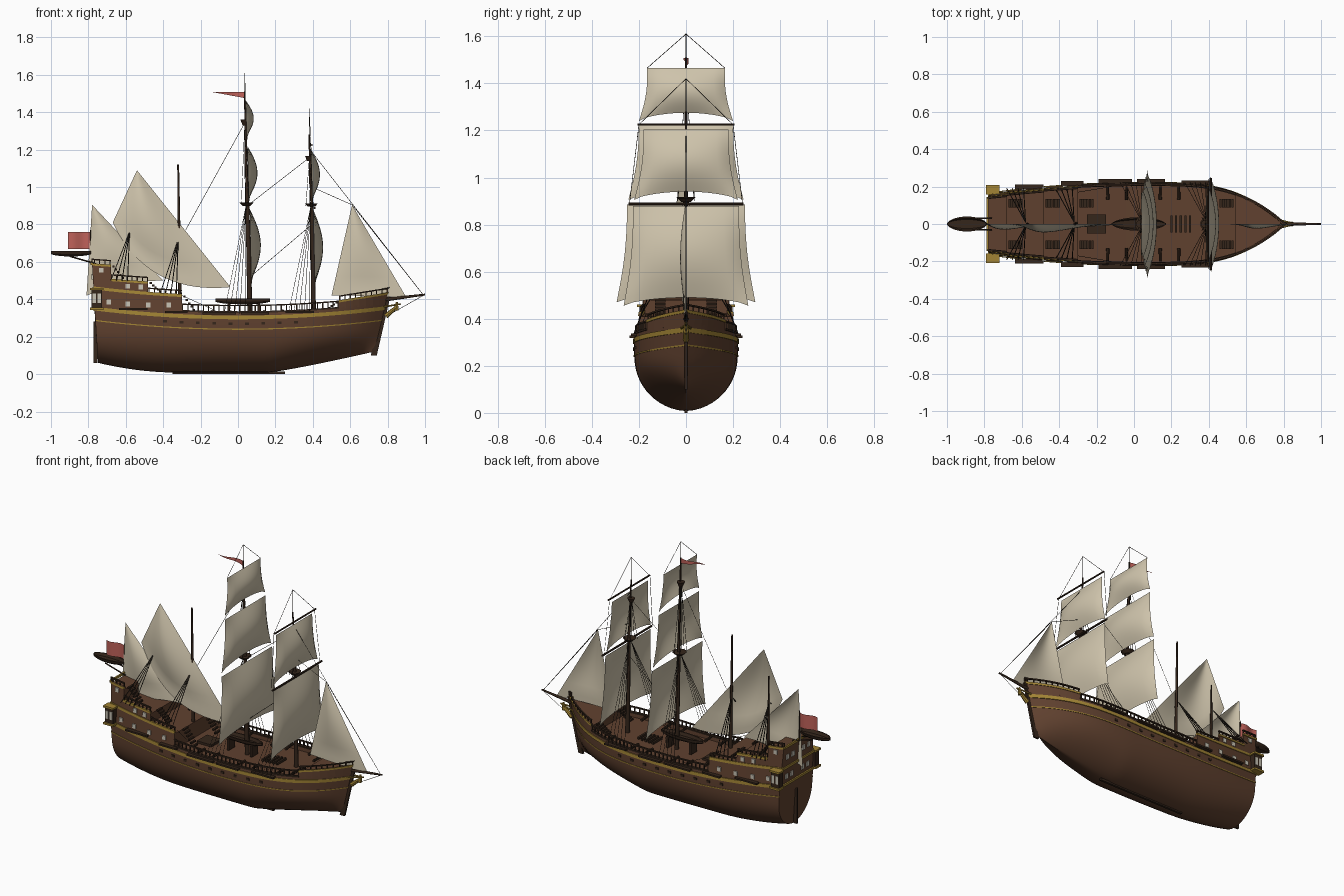
import bpy, bmesh, math
from mathutils import Vector, Matrix

if "Cube" in bpy.data.objects:
    bpy.data.objects.remove(bpy.data.objects["Cube"])

def material(name, rgb):
    m = bpy.data.materials.new(name)
    m.diffuse_color = (*rgb, 1)
    m.use_nodes = True
    m.node_tree.nodes["Principled BSDF"].inputs["Base Color"].default_value = m.diffuse_color
    return m
WOOD = material("hull brown", (.115, .052, .028))
DARK = material("dark wood", (.035, .019, .011))
GOLD = material("gold", (.36, .23, .035))
SAIL = material("sail canvas", (.62, .55, .41))
RED = material("flag red", (.52, .12, .10))
PALE = material("window pale", (.58, .55, .46))
ROPE = material("rigging black", (.018, .014, .010))

def finish(name, bm, mat, smooth=False):
    bmesh.ops.remove_doubles(bm, verts=bm.verts, dist=1e-5)
    bmesh.ops.recalc_face_normals(bm, faces=bm.faces)
    me = bpy.data.meshes.new(name)
    bm.to_mesh(me); bm.free()
    me.materials.append(mat)
    ob = bpy.data.objects.new(name, me)
    bpy.context.collection.objects.link(ob)
    if smooth:
        bpy.ops.object.select_all(action='DESELECT')
        ob.select_set(True); bpy.context.view_layer.objects.active = ob
        bpy.ops.object.shade_smooth_by_angle(angle=math.radians(40))
    return ob

def loft(name, groups, mat, smooth=False):
    """Each group is a list of closed rings joined end to end and capped."""
    bm = bmesh.new()
    for rings in groups:
        vs = [[bm.verts.new(p) for p in r] for r in rings]
        for a, b in zip(vs, vs[1:]):
            for i in range(len(a)):
                j = (i + 1) % len(a)
                bm.faces.new((a[i], a[j], b[j], b[i]))
        bm.faces.new(vs[0]); bm.faces.new(vs[-1])
    return finish(name, bm, mat, smooth)

def boxes(name, items, mat):
    bm = bmesh.new()
    for c, s in items:
        bmesh.ops.create_cube(bm, size=1, matrix=Matrix.Translation(c) @ Matrix.Diagonal((*s, 1)))
    return finish(name, bm, mat)

def tubes(name, items, mat, seg=8):
    bm = bmesh.new()
    for a, b, r1, r2 in items:
        a, b = Vector(a), Vector(b)
        m = Matrix.Translation((a + b) / 2) @ (b - a).to_track_quat('Z', 'Y').to_matrix().to_4x4()
        bmesh.ops.create_cone(bm, cap_ends=True, segments=seg, radius1=r1, radius2=r2, depth=(b - a).length, matrix=m)
    return finish(name, bm, mat, seg > 4)

# --- hull form: sheer line, keel line, stem and stern rake, half breadth
def base(x): return .305 + .08 * x * x
def keel(x): return .05 * (max(0, -.3 - x) / .45) ** 2 + .1 * (max(0, x - .2) / .53) ** 1.2 + .008
def bow(z): return .73 + .23 * (z - .1)
def stern(z): return -.745 - .06 * z

def at(x, z, off=0):
    x = min(max(x, stern(z)), bow(z))
    u = (x - stern(z)) / (bow(z) - stern(z))
    xm = -.76 + 1.55 * u
    w = .22 * (1 - ((u - .52) / .48) ** 3.6) if u > .52 else .22 - .055 * ((.52 - u) / .52) ** 2
    k = keel(xm)
    t = min(1, max(0, (z - k) / (.25 - k)))
    w *= (1 - (1 - t) ** 2.2) ** (.55 + .5 * max(0, u - .65) / .35)
    w *= 1 - .5 * max(0, z - base(xm))
    return x, max(w + off, .002)

def lin(a, b, n): return [a + (b - a) * i / n for i in range(n + 1)]

hull = []
for u in lin(0, 1, 48):
    xm = -.76 + 1.55 * u
    k, top = keel(xm), base(xm) + .03
    side = []
    for f in lin(0, 1, 16):
        z = k + (top - k) * f ** 1.6
        x, y = at(stern(z) + (bow(z) - stern(z)) * u, z)
        side.append((x, 0 if f == 0 else y, z))
    x, y, z = side[-1]
    side += [(x, max(y - .012, .001), z), (x, max(y - .012, .001), z - .03)]
    hull.append(side + [(x, -y, z) for x, y, z in reversed(side[1:])])
loft("hull", [hull], WOOD, True)

def strip(name, x0, x1, lo, hi, mat, off=0, th=.012):
    """A plank following both hull sides between two height functions."""
    groups = []
    for s in (1, -1):
        rings = []
        for x in lin(x0, x1, max(2, int((x1 - x0) * 30))):
            (xa, ya), (xb, yb) = at(x, lo(x), off), at(x, hi(x), off)
            rings.append([(xa, s * ya, lo(x)), (xb, s * yb, hi(x)),
                          (xb, s * max(yb - th, .001), hi(x)), (xa, s * max(ya - th, .001), lo(x))])
        groups.append(rings)
    loft(name, groups, mat)

def deck(name, x0, x1, z):
    rings = []
    for x in lin(x0, x1, 10):
        (xa, ya), (xb, yb) = at(x, base(x), -.006), at(x, z(x), -.006)
        rings.append([(xa, ya, base(x)), (xb, yb, z(x)), (xb, -yb, z(x)), (xa, -ya, base(x))])
    loft(name, [rings], WOOD)

def railing(name, x0, x1, z, h):
    strip(name + "_handrail", x0, x1, lambda x: z(x) + h - .007, lambda x: z(x) + h, DARK, .002, .01)
    posts = []
    n = int((x1 - x0) / .028)
    for x in lin(x0 + .004, x1 - .004, n):
        xa, y = at(x, z(x), -.004)
        posts += [((xa, s * y, z(x) + h / 2), (.006, .006, h)) for s in (1, -1)]
    boxes(name + "_posts", posts, DARK)

# --- castles: walls, decks, gold caps and railings
castles = [("quarterdeck", -.48, -.30, lambda x: .425 - .07 * (x + .3), .025),
           ("upper_deck", -.68, -.48, lambda x: .495 - .07 * (x + .48), .025),
           ("poop", -.80, -.68, lambda x: .585 - .07 * (x + .68), .025),
           ("forecastle", .54, .83, lambda x: .395 + .16 * (x - .54), .025)]
for n, x0, x1, z, h in castles:
    strip(n + "_wall", x0, x1, lambda x: base(x) + .02, z, WOOD)
    deck(n + "_deck", x0, x1, lambda x: z(x) - .015)
    strip(n + "_gold_cap", x0, x1, lambda x: z(x) - .012, z, GOLD, .004, .016)
    railing(n + "_rail", x0, x1, z, h)
railing("waist_rail", -.30, .54, lambda x: base(x) + .03, .035)
# gold wales along the hull
strip("main_wale", -.8, .83, lambda x: base(x) - .012, lambda x: base(x) + .008, GOLD, .005)
strip("rail_wale", -.3, .54, lambda x: base(x) + .022, lambda x: base(x) + .031, DARK, .004, .018)
strip("lower_wale", -.8, .83, lambda x: base(x) - .068, lambda x: base(x) - .062, GOLD, .003)
strip("castle_wale", -.8, -.3, lambda x: base(x) + .10, lambda x: base(x) + .116, GOLD, .004)

# transom trim and windows
boxes("transom_trim", [((stern(z) - .003, 0, z), (.01, 2 * at(-1, z)[1], .014)) for z in (.345, .455, .59)], GOLD)
wins = [((stern(z) - .002, y, z), (.008, .026, .03)) for z in (.395, .52) for y in (-.105, -.053, .053, .105)]
for x, z in ((-.69, .385), (-.59, .375), (-.48, .37), (-.37, .37), (-.73, .555), (-.59, .47), (-.52, .465)):
    wins += [((x, s * at(x, z, .001)[1], z), (.024, .009, .026)) for s in (1, -1)]
boxes("windows", wins, PALE)
boxes("gunports", [((x, s * at(x, base(x) - .035)[1], base(x) - .035), (.02, .009, .014))
                   for x in lin(-.39, .31, 8) for s in (1, -1)], DARK)

# quarter galleries and channels (shroud shelves)
g, gd, gw = [], [], []
for s in (1, -1):
    g += [((-.755, s * .183, z), (.07, .05, .012)) for z in (.35, .455)]
    gd.append(((-.755, s * .178, .402), (.055, .04, .1)))
    gw += [((x, s * .198, .405), (.018, .005, .05)) for x in (-.769, -.741)]
boxes("gallery_trim", g, GOLD); boxes("gallery_body", gd, DARK); boxes("gallery_windows", gw, PALE)
boxes("channels", [((x, s * at(x, base(x), .008)[1], base(x) + .018), (l, .026, .01))
                   for x, l in ((-.56, .15), (-.33, .12), (-.1, .18), (.09, .15), (.33, .15)) for s in (1, -1)], DARK)

# stem, keel and rudder, figurehead
zs = lin(.1, .43, 6)
loft("stem", [[[(bow(z) - .02, .007, z), (bow(z) + .012, .006, z), (bow(z) + .012, -.006, z), (bow(z) - .02, -.007, z)] for z in zs]], DARK)
boxes("keel", [((-.05, 0, .007), (.6, .014, .014))], DARK)
boxes("rudder", [((-.762, 0, .17), (.022, .014, .22))], DARK)
tubes("figurehead", [((.79, 0, .31), (.85, 0, .36), .014, .009), ((.845, 0, .34), (.85, 0, .385), .013, .006),
                     ((.78, .02, .36), (.87, 0, .375), .005, .004), ((.78, -.02, .36), (.87, 0, .375), .005, .004)], GOLD)

# deck fittings: hatches, ladders, guns
fit = [((x, 0, base(x) + .012), (.012, .09, .014)) for x in lin(.2, .3, 4)] + [((-.2, 0, .317), (.1, .1, .014))]
for x, z0, z1 in ((-.29, .315, .42), (-.47, .42, .49), (-.67, .49, .58), (.53, .33, .385)):
    d = -1 if x > 0 else 1
    for y in (-.11, .11):
        fit += [((x + d * .075 * (1 - f), y, z0 + (z1 - z0) * f), (.012, .045, .01)) for f in lin(.1, .95, 5)]
boxes("hatches_and_ladders", fit, DARK)
tubes("deck_guns", [((x, s * .13, base(x) + .025), (x, s * .2, base(x) + .03), .009, .006)
                    for x in (-.14, -.04, .14, .24, .4) for s in (1, -1)], DARK)

# --- masts, yards, bowsprit and tops
tubes("masts", [((.065, 0, .28), (.05, 0, .92), .014, .010), ((.05, 0, .90), (.036, 0, 1.51), .009, .004),
                ((.405, 0, .29), (.395, 0, .92), .013, .009), ((.395, 0, .9), (.38, 0, 1.28), .008, .004),
                ((-.31, 0, .4), (-.32, 0, 1.12), .010, .005), ((-.57, 0, .48), (-.575, 0, .93), .008, .004),
                ((.72, 0, .39), (1, 0, .425), .012, .005)], DARK, 10)
tubes("fore_yards", [((.41, -.245, .888), (.41, .245, .888), .006, .006), ((.395, -.205, 1.225), (.395, .205, 1.225), .005, .005)], DARK)
tubes("mast_tops", [((.045, 0, .90), (.045, 0, .918), .022, .042), ((.392, 0, .895), (.392, 0, .913), .02, .038),
                    ((.036, 0, 1.33), (.036, 0, 1.36), .012, .024), ((.38, 0, 1.14), (.38, 0, 1.165), .012, .022)], DARK, 10)

# --- sails
def grid(name, fn, mat=SAIL, n=14):
    bm = bmesh.new()
    v = [[bm.verts.new(fn(i / n, j / n)) for i in range(n + 1)] for j in range(n + 1)]
    for j in range(n):
        for i in range(n):
            bm.faces.new((v[j][i], v[j][i + 1], v[j + 1][i + 1], v[j + 1][i]))
    finish(name, bm, mat, True)

def square_sail(name, x0, x1, z0, z1, w0, w1, belly):
    def f(s, t):
        y = (2 * s - 1)
        c = max(0, math.cos(y * math.pi / 2)) ** .6
        return (x0 + (x1 - x0) * t + belly * math.sin(math.pi * t) * c,
                y * (w0 + (w1 - w0) * t - .012 * math.sin(math.pi * t)), z0 + (z1 - z0) * t + .035 * c * (1 - t))
    grid(name, f)
square_sail("main_course", .072, .062, .47, .885, .295, .25, .055)
square_sail("main_topsail", .058, .050, .905, 1.22, .245, .2, .05)
square_sail("main_topgallant", .048, .040, 1.24, 1.465, .2, .165, .04)
square_sail("fore_course", .412, .402, .455, .88, .265, .225, .048)
square_sail("fore_topsail", .398, .388, .905, 1.205, .22, .18, .045)

def tri_sail(name, a, b, c, m, belly):
    """Peak a, foot from b to c curving through control point m."""
    def f(s, t):
        p = [(1 - s) ** 2 * b[k] + 2 * s * (1 - s) * m[k] + s * s * c[k] for k in (0, 1)]
        return (a[0] + (p[0] - a[0]) * t, belly * math.sin(math.pi * s) * math.sin(math.pi * min(t, .85)), a[1] + (p[1] - a[1]) * t)
    grid(name, f)
tri_sail("mizzen_lateen", (-.54, 1.09), (-.04, .465), (-.67, .81), (-.485, .42), -.045)
tri_sail("aft_lateen", (-.78, .905), (-.4, .5), (-.81, .42), (-.6, .5), -.03)
tri_sail("jib", (.61, .905), (.90, .41), (.50, .42), (.7, .42), -.025)

# flags
grid("ensign", lambda s, t: (-.79 - .12 * s, .008 * math.sin(6 * s), .67 + .09 * t), RED, 8)
grid("pennant", lambda s, t: (.036 - .17 * s, .01 * math.sin(6 * s), 1.508 - .032 * t * (1 - .97 * s)), RED, 8)
tubes("ensign_staff", [((-.785, 0, .58), (-.788, 0, .77), .004, .003)], DARK)

# --- ship's boats
def boat(name, cx, cz, l, w, h):
    rings = []
    for u in lin(-1, 1, 16):
        k = max(.03, 1 - u * u) ** .6
        rings.append([(cx + u * l, y * w * k, cz + z * h * (k if z < 0 else 1)) for y, z in
                      ((-1, 1), (-.9, 0), (-.5, -1), (.5, -1), (.9, 0), (1, 1), (.8, 1), (.6, -.2), (-.6, -.2), (-.8, 1))])
    loft(name, [rings], DARK)
boat("stern_boat", -.893, .643, .107, .04, .014)
boat("deck_boat", .025, .388, .145, .036, .015)
boxes("boat_chocks", [((x, 0, .345), (.014, .06, .07)) for x in (-.05, .11)], DARK)
tubes("stern_davits", [((-.76, s * .03, .59), (-.9, s * .03, .63), .004, .004) for s in (1, -1)], DARK)

# --- rigging
R = .0013
lines = [((.04, 0, 1.35), (-.28, 0, .77)), ((.385, 0, 1.16), (.05, 0, .9)), ((.395, 0, .8), (.065, 0, .52)),
         ((.385, 0, 1.2), (.99, 0, .424)), ((.61, 0, .905), (.99, 0, .424)), ((.99, 0, .42), (.83, 0, .33)),
         ((.61, 0, .905), (.395, 0, 1.0)), ((.036, 0, 1.5), (.036, 0, 1.61)), ((.38, 0, 1.28), (.38, 0, 1.42))]
for s in (1, -1):
    lines += [((.036, 0, 1.61), (.04, s * .165, 1.465)), ((.38, 0, 1.42), (.39, s * .2, 1.225)),
              ((.40, s * .24, .888), (.39, s * .2, 1.225)), ((-.3, s * .17, .42), (-.12, s * .2, .34))]
    for mx, top, up in ((.048, .9, 1.34), (.393, .89, 1.15)):
        for i in range(5):
            x = mx - .01 - .028 * i
            lines.append(((mx - .005, s * .01, top), (x, s * .222, base(x) + .02)))
        for i in range(3):
            lines.append(((mx - .012, s * .006, up), (mx - .03 + .02 * i, s * .036, top + .01)))
tubes("rigging", [(a, b, R, R) for a, b in lines], ROPE, 4)
tubes("aft_shrouds", [((mx - .01, s * .01, zt), (mx - .02 - .03 * i, s * .19, zb), .0025, .0025)
                      for mx, zt, zb in ((-.31, .72, .42), (-.57, .76, .5)) for i in range(4) for s in (1, -1)], ROPE, 4)
